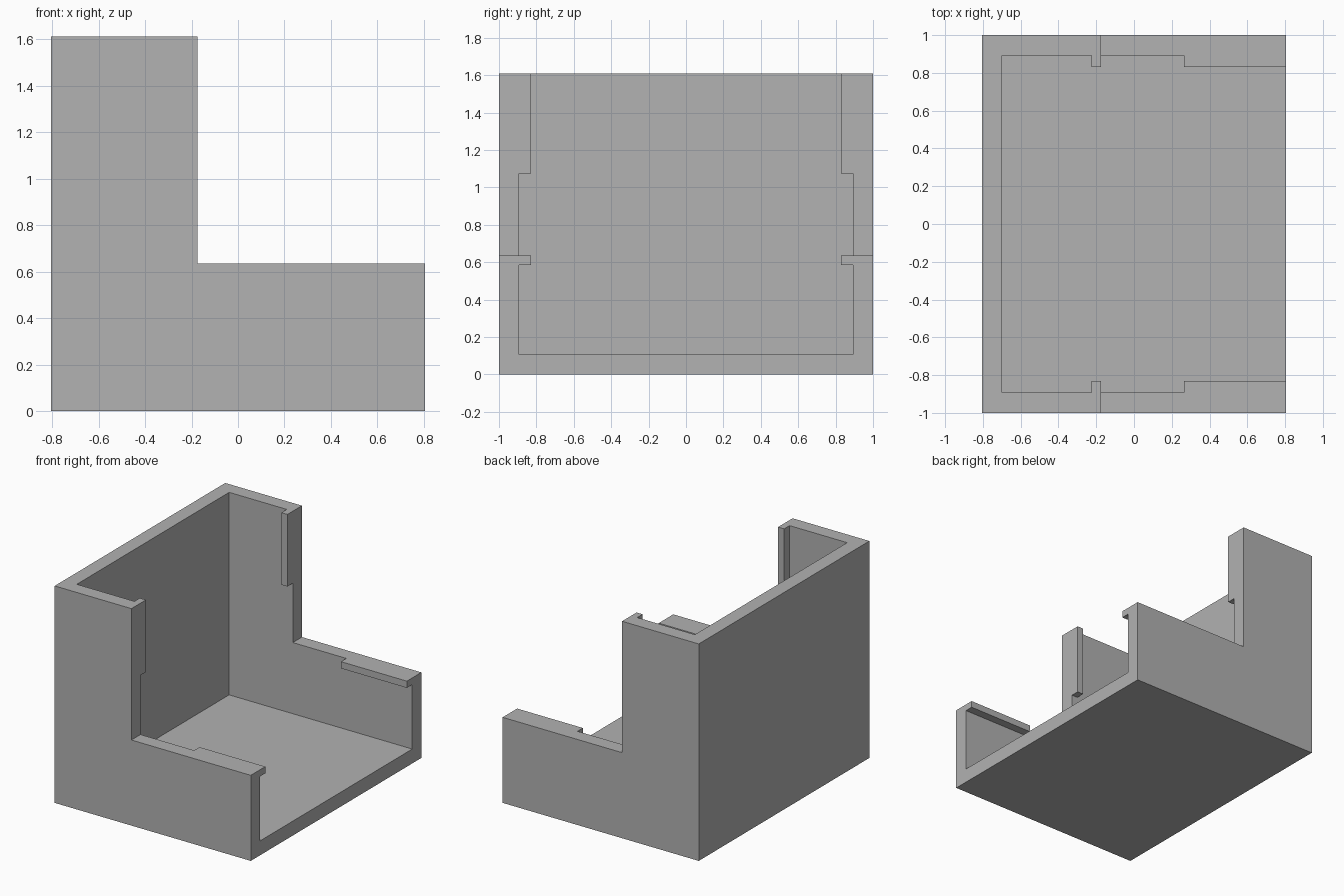
import bpy
import bmesh

default_cube = bpy.data.objects.get("Cube")
if default_cube:
    bpy.data.objects.remove(default_cube, do_unlink=True)

# One plain grey for the whole part
grey = bpy.data.materials.new("plain grey")
grey.use_nodes = True
colour = (0.445, 0.445, 0.445, 1)
grey.diffuse_color = colour
grey.node_tree.nodes["Principled BSDF"].inputs["Base Color"].default_value = colour

LENGTH, HEIGHT = 0.805, 1.61      # half length, full height
STEP_X, STEP_Z = -0.175, 0.635    # inner corner of the L-shaped sides
WALL, LIP = 0.107, 0.05           # wall thickness, lip thickness
LIP_X, LIP_Z = 0.265, 1.075       # where the lips begin
PAST = 2.0                        # cutters reach past the open sides


def extrude_profile(name, profile, half_width):
    """Extrude an XZ profile symmetrically along Y."""
    bm = bmesh.new()
    face = bm.faces.new([bm.verts.new((x, -half_width, z)) for x, z in profile])
    swept = bmesh.ops.extrude_face_region(bm, geom=[face])["geom"]
    verts = [v for v in swept if isinstance(v, bmesh.types.BMVert)]
    bmesh.ops.translate(bm, verts=verts, vec=(0, 2 * half_width, 0))
    bmesh.ops.recalc_face_normals(bm, faces=bm.faces)
    mesh = bpy.data.meshes.new(name)
    bm.to_mesh(mesh)
    bm.free()
    mesh.materials.append(grey)
    obj = bpy.data.objects.new(name, mesh)
    bpy.context.collection.objects.link(obj)
    return obj


def cut(target, cutter):
    """Subtract the cutter for good, then discard it."""
    cutter.hide_render = True
    mod = target.modifiers.new("Cut", "BOOLEAN")
    mod.operation = "DIFFERENCE"
    mod.solver = "EXACT"
    mod.object = cutter
    bpy.context.view_layer.objects.active = target
    bpy.ops.object.modifier_apply(modifier=mod.name)
    bpy.data.objects.remove(cutter, do_unlink=True)


# Solid L-shaped body
tray = extrude_profile("stepped_tray", [
    (-LENGTH, 0), (LENGTH, 0), (LENGTH, STEP_Z),
    (STEP_X, STEP_Z), (STEP_X, HEIGHT), (-LENGTH, HEIGHT)], 1.0)

# Wide cavity between the walls, stepping round the upright and level lips
back, floor = -LENGTH + WALL, WALL
cut(tray, extrude_profile("wide_cavity", [
    (back, floor), (PAST, floor), (PAST, STEP_Z - LIP),
    (LIP_X, STEP_Z - LIP), (LIP_X, LIP_Z), (STEP_X - LIP, LIP_Z),
    (STEP_X - LIP, PAST), (back, PAST)], 1 - WALL))

# Narrower opening between the facing lips
cut(tray, extrude_profile("lip_opening", [
    (-0.5, 0.3), (PAST, 0.3), (PAST, PAST), (-0.5, PAST)], 0.83))
